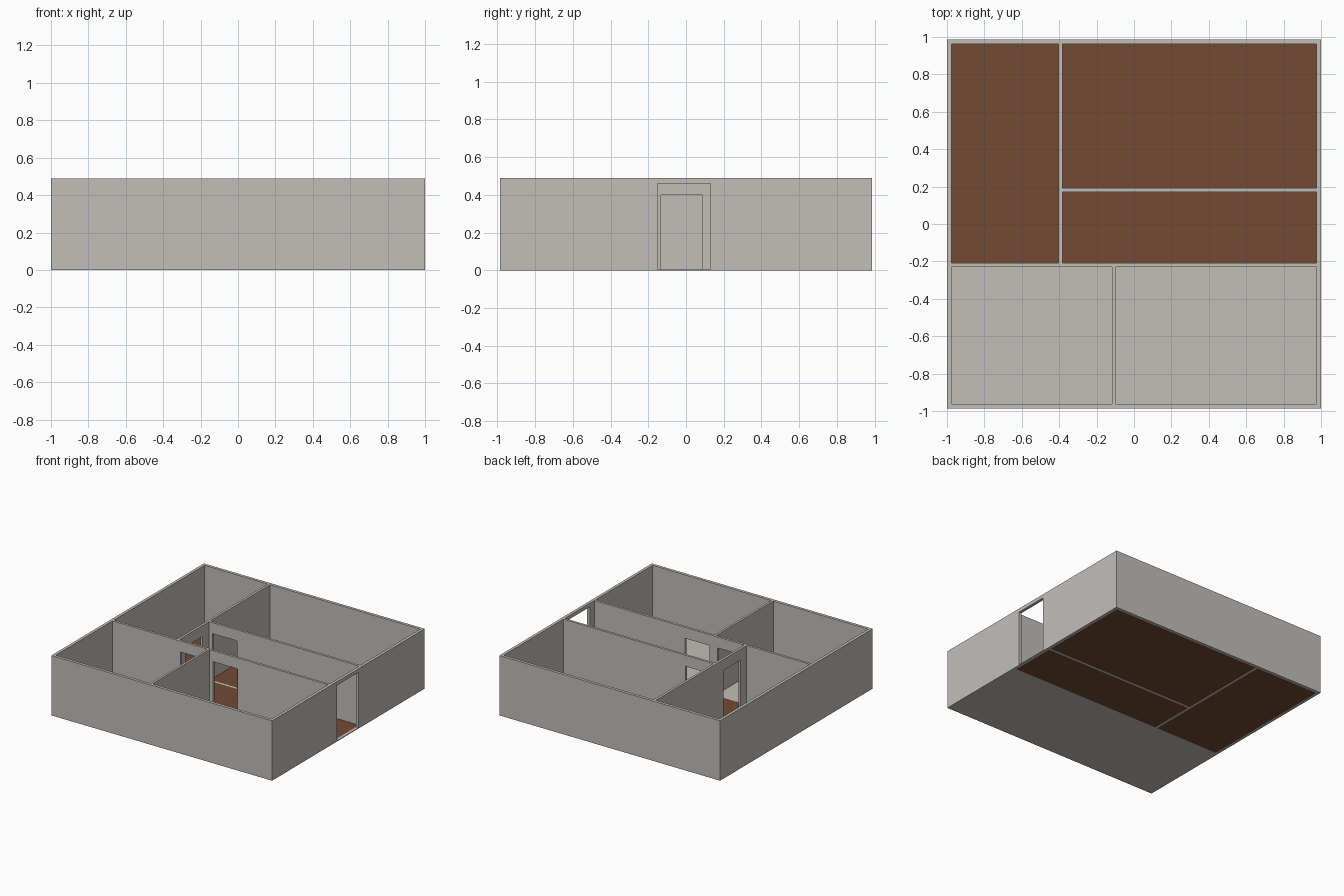
import bpy, bmesh

if "Cube" in bpy.data.objects:
    bpy.data.objects.remove(bpy.data.objects["Cube"])

H = 0.49          # wall height
FLOOR = 0.006     # floor and sill thickness
T = 0.024         # outer wall thickness
YO = 0.987        # half depth


def material(name, rgb):
    m = bpy.data.materials.new(name)
    m.diffuse_color = (*rgb, 1)
    m.use_nodes = True
    m.node_tree.nodes["Principled BSDF"].inputs["Base Color"].default_value = m.diffuse_color
    return m


GREY = material("plaster_grey", (0.54, 0.52, 0.49))
BROWN = material("wood_brown", (0.171, 0.069, 0.034))


def prism(name, points, offset, mat):
    """Extrude a flat outline along an offset vector."""
    bm = bmesh.new()
    face = bm.faces.new([bm.verts.new(p) for p in points])
    ext = bmesh.ops.extrude_face_region(bm, geom=[face])
    verts = [g for g in ext["geom"] if isinstance(g, bmesh.types.BMVert)]
    bmesh.ops.translate(bm, verts=verts, vec=offset)
    bmesh.ops.recalc_face_normals(bm, faces=bm.faces)
    me = bpy.data.meshes.new(name)
    bm.to_mesh(me)
    bm.free()
    me.materials.append(mat)
    ob = bpy.data.objects.new(name, me)
    bpy.context.collection.objects.link(ob)
    return ob


def slab(name, x0, x1, y0, y1, mat):
    prism(name, [(x0, y0, 0), (x1, y0, 0), (x1, y1, 0), (x0, y1, 0)],
          (0, 0, FLOOR), mat)


def wall(name, axis, a, b, c0, c1, doors=()):
    """Wall running a..b along axis, c0..c1 across; doors are (start, end, top)."""
    outline = [(a, 0)]
    for d0, d1, top in doors:
        outline += [(d0, 0), (d0, top), (d1, top), (d1, 0)]
    outline += [(b, 0), (b, H), (a, H)]
    if axis == "x":
        prism(name, [(u, c0, z) for u, z in outline], (0, c1 - c0, 0), GREY)
    else:
        prism(name, [(c0, u, z) for u, z in outline], (c1 - c0, 0, 0), GREY)
    # door sills
    for i, (d0, d1, _) in enumerate(doors):
        box = (d0, d1, c0, c1) if axis == "x" else (c0, c1, d0, d1)
        slab(f"{name}_sill_{i + 1}", *box, GREY)


# wall face positions inside the house
XI, YI = 1 - T, YO - T
FY0, FY1 = -0.229, -0.209     # wall between front rooms and hall
BY0, BY1 = 0.172, 0.192       # wall between hall and back room
LX0, LX1 = -0.403, -0.383     # wall of the left room
MX0, MX1 = -0.117, -0.099     # wall between the two front rooms

# outer walls
wall("front_wall", "x", -1, 1, -YO, -YI)
wall("back_wall", "x", -1, 1, YI, YO)
wall("left_wall", "y", -YI, YI, -1, -XI)
wall("right_wall", "y", -YI, YI, XI, 1, [(-0.15, 0.13, 0.46)])

# inner walls
wall("front_rooms_wall", "x", -XI, XI, FY0, FY1,
     [(-0.36, -0.14, 0.40), (-0.065, 0.155, 0.40)])
wall("left_room_wall", "y", FY1, YI, LX0, LX1, [(-0.132, 0.088, 0.40)])
wall("back_room_wall", "x", LX1, XI, BY0, BY1, [(-0.35, -0.13, 0.40)])
wall("front_divider_wall", "y", -YI, FY0, MX0, MX1)

# floors
slab("left_room_floor", -XI, LX0, FY1, YI, BROWN)
slab("back_room_floor", LX1, XI, BY1, YI, BROWN)
slab("hall_floor", LX1, XI, FY1, BY0, BROWN)
slab("front_left_floor", -XI, MX0, -YI, FY0, GREY)
slab("front_right_floor", MX1, XI, -YI, FY0, GREY)
